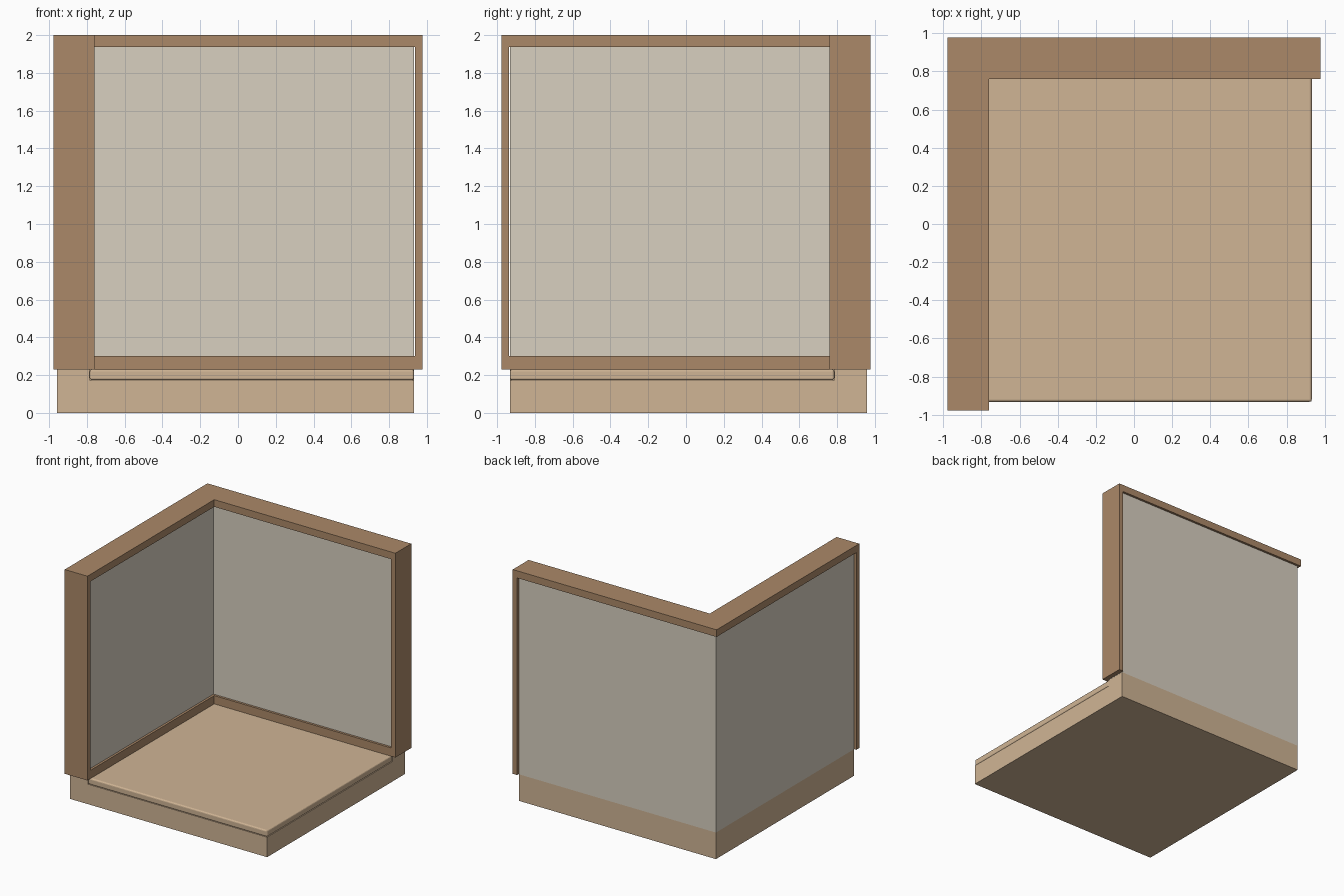
import bpy, bmesh

if "Cube" in bpy.data.objects:
    bpy.data.objects.remove(bpy.data.objects["Cube"])


def material(name, rgb):
    m = bpy.data.materials.new(name)
    m.diffuse_color = (*rgb, 1)
    m.use_nodes = True
    m.node_tree.nodes["Principled BSDF"].inputs["Base Color"].default_value = m.diffuse_color
    return m


LIGHT = material("light_wood", (0.63, 0.46, 0.30))
DARK = material("dark_wood", (0.41, 0.25, 0.14))
PLASTER = material("plaster", (0.69, 0.63, 0.53))


def prism(name, pts, z0, z1, mat=None):
    """Extrude a plan outline from z0 to z1."""
    bm = bmesh.new()
    face = bm.faces.new([bm.verts.new((x, y, z0)) for x, y in pts])
    top = bmesh.ops.extrude_face_region(bm, geom=[face])["geom"]
    bmesh.ops.translate(bm, vec=(0, 0, z1 - z0),
                        verts=[v for v in top if isinstance(v, bmesh.types.BMVert)])
    bmesh.ops.recalc_face_normals(bm, faces=bm.faces)
    me = bpy.data.meshes.new(name)
    bm.to_mesh(me)
    bm.free()
    ob = bpy.data.objects.new(name, me)
    bpy.context.collection.objects.link(ob)
    if mat:
        me.materials.append(mat)
    return ob


def corner(name, outer, inner, end, z0, z1, mat=None):
    """L-shaped plan running along the back and the left side."""
    pts = [(-outer, outer), (end, outer), (end, inner),
           (-inner, inner), (-inner, -end), (-outer, -end)]
    return prism(name, pts, z0, z1, mat)


def square(name, a, b, z0, z1, mat=None):
    """Square plan, x from a to b and y from -b to -a."""
    return prism(name, [(a, -b), (b, -b), (b, -a), (a, -a)], z0, z1, mat)


def cut(ob, cutter):
    cutter.hide_render = True
    cutter.hide_viewport = True
    mod = ob.modifiers.new("cut", "BOOLEAN")
    mod.operation = "DIFFERENCE"
    mod.solver = "EXACT"
    mod.object = cutter


# Base block with a recess for the floor
base = square("base", -0.957, 0.931, 0, 0.23, LIGHT)
cut(base, square("floor_recess_cutter", -0.785, 1.2, 0.173, 0.4))

# Floor plate with rounded edges
floor = square("floor", -0.785, 0.932, 0.174, 0.23, LIGHT)
bevel = floor.modifiers.new("round", "BEVEL")
bevel.width = 0.012
bevel.segments = 3

# Two walls in one L
corner("walls", 0.957, 0.782, 0.932, 0.23, 1.94, PLASTER)

# Frame: top cap, end posts and inner skirting left over from a solid L
frame = corner("wall_frame", 0.977, 0.76, 0.977, 0.23, 2.0, DARK)
cut(frame, corner("wall_slot_cutter", 1.1, 0.78, 0.936, 0.1, 1.938))
cut(frame, corner("opening_cutter", 0.85, 0.65, 0.936, 0.302, 1.938))
